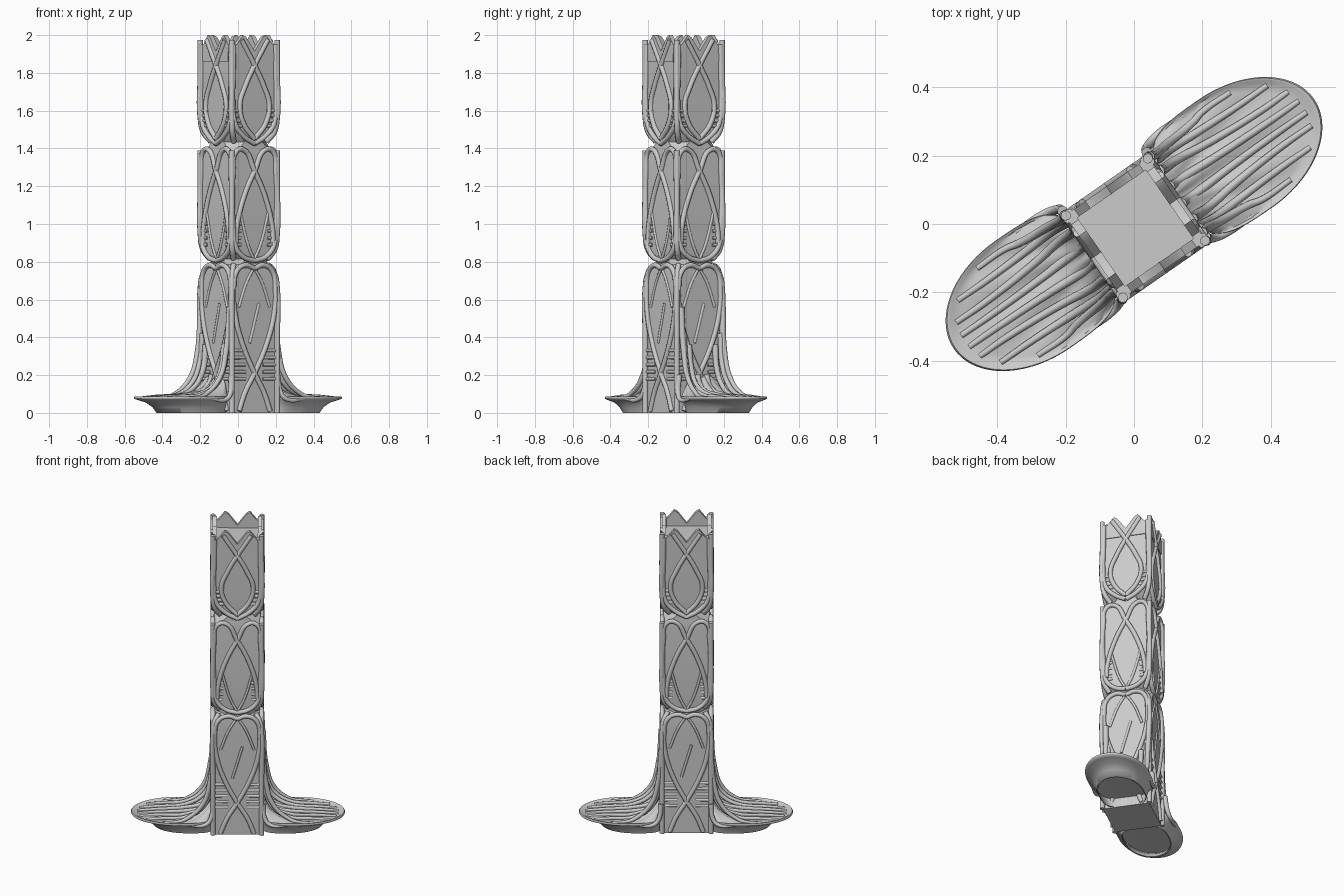
import bpy, bmesh, math
from mathutils import Matrix

if "Cube" in bpy.data.objects:
    bpy.data.objects.remove(bpy.data.objects["Cube"])

TURN = math.radians(34.8)


def frame(k, centre=(0.004, -0.012)):
    """Tower frame turned by k quarter turns (local +x points out of face k)."""
    return Matrix.Translation((*centre, 0)) @ Matrix.Rotation(TURN + k * math.pi / 2, 4, 'Z')


def activate(ob):
    bpy.ops.object.select_all(action='DESELECT')
    ob.select_set(True)
    bpy.context.view_layer.objects.active = ob


def finish(name, bm, mat, angle=40):
    bmesh.ops.recalc_face_normals(bm, faces=bm.faces)
    me = bpy.data.meshes.new(name)
    bm.to_mesh(me)
    bm.free()
    ob = bpy.data.objects.new(name, me)
    bpy.context.collection.objects.link(ob)
    ob.matrix_world = mat
    activate(ob)
    bpy.ops.object.shade_smooth_by_angle(angle=math.radians(angle))
    return ob


def tubes(name, paths, radius, mat, taper=None):
    """Smooth round ribs through lists of points; taper = end radius factor."""
    cu = bpy.data.curves.new(name, 'CURVE')
    cu.dimensions = '3D'
    cu.bevel_depth = radius
    cu.bevel_resolution = 2
    cu.resolution_u = 6
    cu.use_fill_caps = True
    for pts in paths:
        sp = cu.splines.new('BEZIER')
        sp.bezier_points.add(len(pts) - 1)
        for i, (bp, p) in enumerate(zip(sp.bezier_points, pts)):
            bp.co = p
            bp.handle_left_type = bp.handle_right_type = 'AUTO'
            if taper:
                bp.radius = 1 + (taper - 1) * i / (len(pts) - 1)
    ob = bpy.data.objects.new(name, cu)
    bpy.context.collection.objects.link(ob)
    ob.matrix_world = mat
    activate(ob)
    bpy.ops.object.convert(target='MESH')
    bpy.ops.object.shade_smooth()


def loft(bm, rings, caps=True):
    loops = [[bm.verts.new(p) for p in r] for r in rings]
    for a, b in zip(loops, loops[1:]):
        for i in range(len(a)):
            j = (i + 1) % len(a)
            bm.faces.new((a[i], a[j], b[j], b[i]))
    if caps:
        bm.faces.new(loops[0])
        bm.faces.new(loops[-1])


# tower core: square shaft whose corners are cut away at the storey joints
def octagon(z, half, cut):
    h, c = half, half - cut
    return [(h, -c, z), (h, c, z), (c, h, z), (-c, h, z),
            (-h, c, z), (-h, -c, z), (-c, -h, z), (c, -h, z)]


bm = bmesh.new()
loft(bm, [octagon(*s) for s in [
    (0, .143, .012), (.68, .143, .012), (.75, .141, .035), (.785, .136, .075),
    (.815, .136, .075), (.85, .141, .035), (.93, .143, .012), (1.36, .143, .012),
    (1.4, .138, .045), (1.435, .136, .08), (1.48, .141, .04), (1.56, .143, .012),
    (1.9, .143, .012)]])
finish("tower_core", bm, frame(0), 25)

# rib layout on one face as (across, height)
RIBS = [
    # lower storey: arch that crosses over near the foot
    [(0, .765), (.06, .782), (.115, .75), (.135, .65), (.125, .52), (.08, .37),
     (0, .21), (-.06, .11), (-.1, .01)],
    # middle storey: rounded frame with lobes crossing into a diamond
    [(0, .805), (.07, .825), (.122, .88), (.138, 1.0), (.138, 1.28), (.122, 1.38),
     (.075, 1.395), (0, 1.28), (-.07, 1.14), (-.115, .98), (-.12, .9)],
    # top storey: pointed frame and crossing diamond
    [(0, 1.425), (.07, 1.465), (.125, 1.53), (.14, 1.64), (.138, 1.8), (.135, 1.95)],
    [(.085, 1.975), (.05, 1.92), (0, 1.84), (-.06, 1.73), (-.095, 1.63),
     (-.07, 1.53), (0, 1.45)],
]
# thin ribs: lower cross, middle cross and faint diagonals
FINE = [[(0, .77), (.05, .69), (.1, .56)], [(0, .81), (.04, .89), (.09, 1.06)]]
SLATS = [(.18, .33, 5, .055), (.89, 1.0, 4, .085), (1.52, 1.6, 4, .08)]

for k in range(4):
    m = frame(k)
    ribs = [[(.146, s * v, z) for v, z in r] for r in RIBS for s in (1, -1)]
    tubes(f"face_ribs_{k}", ribs, .014, m)
    fine = [[(.143, s * v, z) for v, z in r] for r in FINE for s in (1, -1)]
    fine.append([(.143, .03, .58), (.143, -.03, .37)])
    tubes(f"fine_ribs_{k}", fine, .008, m)
    slats = []
    for z0, z1, n, inner in SLATS:
        for i in range(n):
            z = z0 + (z1 - z0) * i / (n - 1)
            slats += [[(.141, s * inner, z), (.143, s * .135, z)] for s in (1, -1)]
    tubes(f"slats_{k}", slats, .009, m)

    # corner posts, bent inward where each storey rounds off
    c = .146
    posts = [
        [(c, c, 0), (c, c, .4), (c, c, .66), (.136, .136, .735), (.11, .11, .785)],
        [(.11, .11, .815), (.136, .136, .865), (c, c, .95), (c, c, 1.2), (c, c, 1.39)],
        [(.105, .105, 1.435), (.134, .134, 1.485), (c, c, 1.56), (c, c, 1.8), (c, c, 1.975)]]
    tubes(f"corner_post_{k}", posts, .015, m)

    # zigzag crown wall
    bm = bmesh.new()
    top = [(-.143, 1.95), (-.115, 1.95), (-.075, 2.0), (-.055, 1.99), (0, 1.915),
           (.055, 1.99), (.075, 2.0), (.115, 1.95), (.143, 1.95)]
    outline = [(-.143, 1.86)] + top + [(.143, 1.86)]
    loft(bm, [[(d, v, z) for v, z in outline] for d in (.122, .148)])
    finish(f"crown_wall_{k}", bm, m, 30)


# foot plates: flared dishes on two opposite sides
ORIGIN, CENTRE, N = .14, .36, 72


def spread(scale, z=None):
    ring = []
    for i in range(N):
        t = 2 * math.pi * i / N
        c, s = math.cos(t), math.sin(t)
        if c >= 0:
            u, v = CENTRE + .278 * c, .19 * s
        else:
            u = CENTRE - .22 * abs(c) ** .6
            v = math.copysign(.19 * abs(s) ** .5, s)
        u, v = ORIGIN + (u - ORIGIN) * scale, v * scale
        h = z
        if z is None:   # top skin climbs the tower and is gently furrowed
            fade = 1 - scale ** 4
            h = .079 + .12 * fade * math.exp(-max(u - .15, 0) / .06)
            h += .006 * fade * math.sin(11 * math.atan2(v, u - .02) * 2)
        ring.append((u, v, h))
    return ring


for k in (0, 2):
    m = frame(k, (0, 0))
    bm = bmesh.new()
    under = [(.05, .06), (.5, .06), (.82, .058), (.74, .03), (.70, 0), (.73, 0),
             (.78, .03), (.86, .055), (.96, .068), (1, .074), (1.005, .081), (.995, .088),
             (.975, .087)]
    rings = [spread(*r) for r in under]
    rings += [spread(s) for s in (.95, .88, .8, .7, .6, .5, .4, .3, .2, .1, .03)]
    loft(bm, rings)
    finish(f"foot_plate_{k}", bm, m, 60)

    # roots sweeping from the tower face out over the plate
    roots = []
    for v0, z0, u1, v1 in [(.135, .56, .45, .155), (.12, .42, .55, .11), (.085, .36, .59, .06),
                           (.03, .2, .6, .02)]:
        for s in (1, -1):
            mid = v0 * .9 + v1 * .1
            roots.append([(.148, s * v0, z0), (.168, s * v0 * .97, .1 + (z0 - .1) * .5),
                          (.215, s * mid, .1 + (z0 - .1) * .18),
                          (.31, s * (mid + v1) / 2, .098),
                          (u1 - .1, s * v1, .086), (u1, s * v1, .078)])
    tubes(f"roots_{k}", roots, .017, m, .5)

    # short struts along the tower foot, blending the plate edge into the corner
    toes = [[(.15, s * .15, .2), (.165, s * .165, .1), (.2, s * .175, .07), (.3, s * .178, .075)]
            for s in (1, -1)]
    tubes(f"toes_{k}", toes, .016, m, .6)
